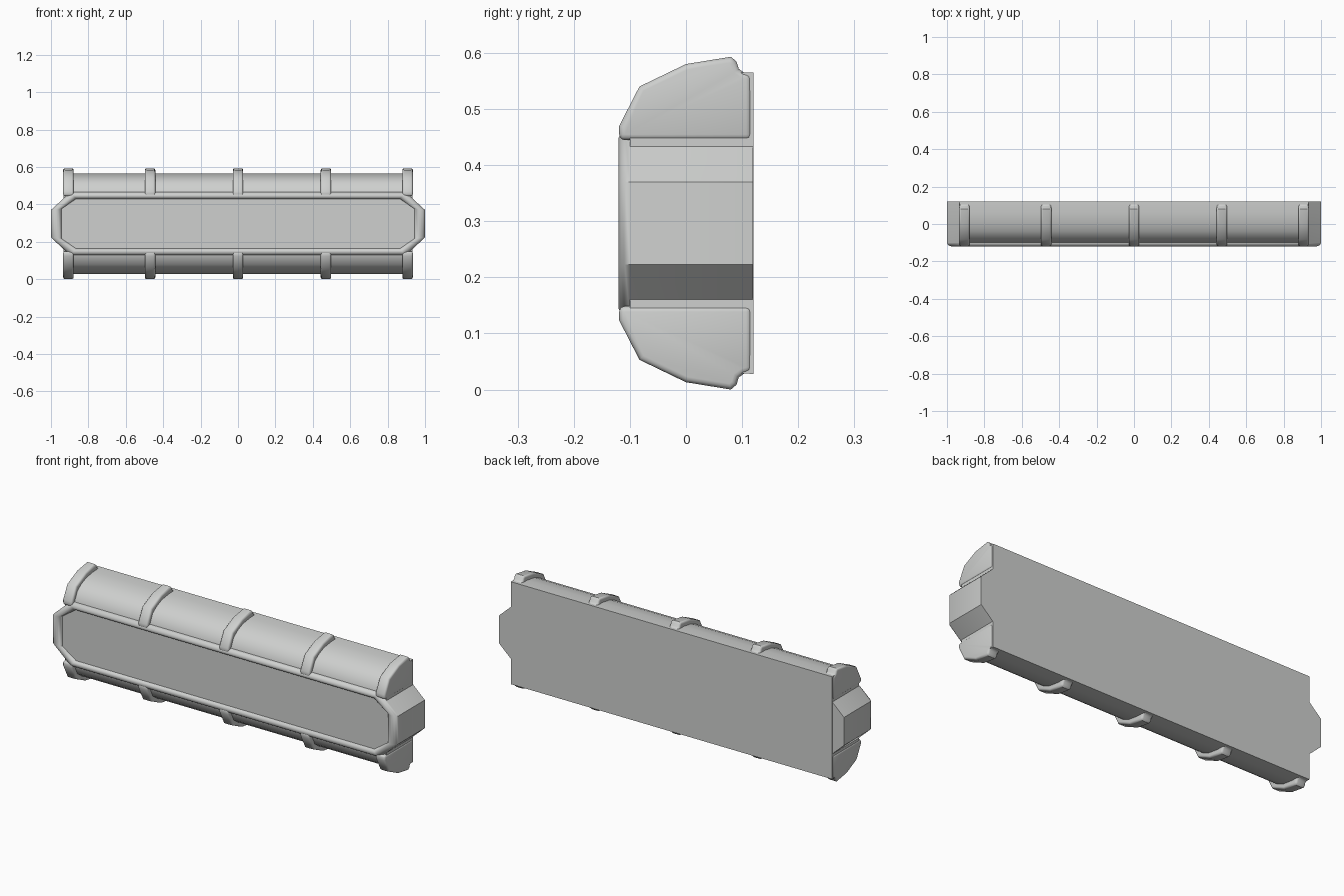
import bpy, bmesh, math

if "Cube" in bpy.data.objects:
    bpy.data.objects.remove(bpy.data.objects["Cube"])

MID = 0.2965  # height of the horizontal symmetry plane

grey = bpy.data.materials.new("light_grey")
grey.diffuse_color = (0.62, 0.63, 0.62, 1)
grey.use_nodes = True
grey.node_tree.nodes["Principled BSDF"].inputs["Base Color"].default_value = grey.diffuse_color


def finish(bm, name, angle=42):
    bmesh.ops.recalc_face_normals(bm, faces=bm.faces)
    me = bpy.data.meshes.new(name)
    bm.to_mesh(me)
    bm.free()
    ob = bpy.data.objects.new(name, me)
    bpy.context.collection.objects.link(ob)
    me.materials.append(grey)
    bpy.ops.object.select_all(action='DESELECT')
    ob.select_set(True)
    bpy.context.view_layer.objects.active = ob
    bpy.ops.object.shade_smooth_by_angle(angle=math.radians(angle))
    return ob


def prism(name, profile, x0, x1, bevel=0):
    """Extrude a (y, height from middle) profile along x, rounding its hard edges."""
    bm = bmesh.new()
    a = [bm.verts.new((x0, y, MID + h)) for y, h in profile]
    b = [bm.verts.new((x1, y, MID + h)) for y, h in profile]
    n = len(profile)
    bm.faces.new(a)
    bm.faces.new(b[::-1])
    for i in range(n):
        j = (i + 1) % n
        bm.faces.new((a[i], b[i], b[j], a[j]))
    bmesh.ops.recalc_face_normals(bm, faces=bm.faces)
    if bevel:
        edges = [e for e in bm.edges if e.calc_face_angle() > math.radians(60)]
        bmesh.ops.bevel(bm, geom=edges, offset=bevel, segments=3,
                        profile=0.5, affect='EDGES', clamp_overlap=True)
    return finish(bm, name)


# Main body with rounded upper and lower panels
half = [(0.12, 0.2685), (0.06, 0.2675), (0, 0.2585), (-0.04, 0.242),
        (-0.075, 0.217), (-0.1, 0.165)]
prism("body", half + [(y, -h) for y, h in half[::-1]], -0.932, 0.932)

# Raised ribs above and below the front frame
rib = [(0.117, 0.265), (0.103, 0.2685), (0.094, 0.275), (0.09, 0.288),
       (0.08, 0.2965), (0, 0.2835), (-0.083, 0.2435), (-0.119, 0.1735),
       (-0.119, 0.148), (0.117, 0.148)]
for i, x in enumerate((-0.907, -0.47, 0, 0.47, 0.907)):
    for side, s in (("upper", 1), ("lower", -1)):
        prism(f"{side}_rib_{i + 1}", [(y, s * h) for y, h in rib],
              x - 0.028, x + 0.028, 0.01)

# Long eight-sided frame with a rounded lip and a recessed front panel
outer = [(1.0, 0.0735), (0.897, 0.1685)]
inner = [(0.945, 0.0785), (0.865, 0.1335)]
rings = [(0, 0.1195), (0, -0.1), (0.08, -0.109), (0.22, -0.116), (0.45, -0.12),
         (0.65, -0.12), (0.88, -0.115), (1, -0.105)]
bm = bmesh.new()
loops = []
for t, y in rings:
    q = [(o[0] + (p[0] - o[0]) * t, o[1] + (p[1] - o[1]) * t)
         for o, p in zip(outer, inner)]
    pts = (q + [(-x, h) for x, h in q[::-1]]
           + [(-x, -h) for x, h in q] + [(x, -h) for x, h in q[::-1]])
    loops.append([bm.verts.new((x, y, MID + h)) for x, h in pts])
for a, b in zip(loops, loops[1:]):
    for i in range(8):
        j = (i + 1) % 8
        bm.faces.new((a[i], a[j], b[j], b[i]))
bm.faces.new(loops[0])
bm.faces.new(loops[-1])
finish(bm, "front_frame", 40)
